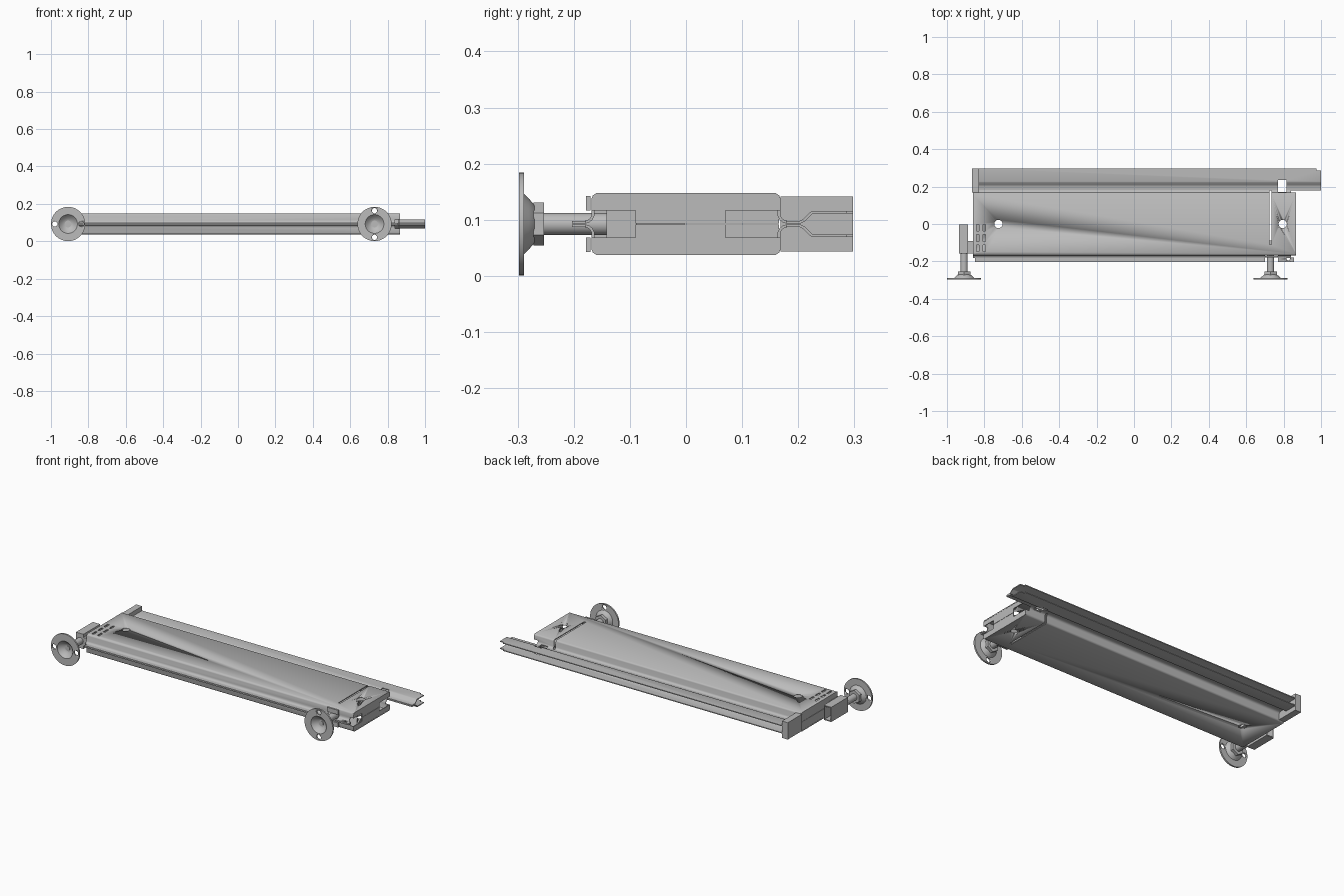
import bpy, bmesh, math
from mathutils import Matrix

if bpy.data.objects.get("Cube"):
    bpy.data.objects.remove(bpy.data.objects["Cube"], do_unlink=True)

MID = 0.0925   # height of the seam between the two shells
T = 0.005      # sheet thickness


def material(name, rgb):
    m = bpy.data.materials.new(name)
    m.use_nodes = True
    m.diffuse_color = (*rgb, 1)
    m.node_tree.nodes["Principled BSDF"].inputs["Base Color"].default_value = (*rgb, 1)
    return m


GREY = material("plain grey metal", (0.5, 0.5, 0.5))


def activate(ob):
    bpy.ops.object.select_all(action='DESELECT')
    ob.select_set(True)
    bpy.context.view_layer.objects.active = ob


def finish(name, bm, smooth=False):
    bmesh.ops.recalc_face_normals(bm, faces=bm.faces[:])
    me = bpy.data.meshes.new(name)
    bm.to_mesh(me)
    bm.free()
    ob = bpy.data.objects.new(name, me)
    bpy.context.collection.objects.link(ob)
    me.materials.append(GREY)
    if smooth:
        activate(ob)
        bpy.ops.object.shade_smooth_by_angle(angle=math.radians(35))
    return ob


def box(name, x, y, z):
    """Box from (min, max) pairs."""
    bm = bmesh.new()
    size = [b - a for a, b in (x, y, z)]
    centre = [(a + b) / 2 for a, b in (x, y, z)]
    bmesh.ops.create_cube(bm, size=1, matrix=Matrix.Translation(centre) @ Matrix.Diagonal((*size, 1)))
    return finish(name, bm)


def cylinder(name, centre, r, length, axis='Y', sides=32):
    bm = bmesh.new()
    rot = Matrix.Rotation(math.pi / 2, 4, 'X') if axis == 'Y' else Matrix()
    bmesh.ops.create_cone(bm, cap_ends=True, segments=sides, radius1=r, radius2=r, depth=length,
                          matrix=Matrix.Translation(centre) @ rot)
    return finish(name, bm, sides > 8)


def cut(ob, cutters):
    for c in cutters:
        mod = ob.modifiers.new("cut", 'BOOLEAN')
        mod.operation, mod.solver, mod.object = 'DIFFERENCE', 'EXACT', c
        activate(ob)
        bpy.ops.object.modifier_apply(modifier=mod.name)


def drop(cutters):
    for c in cutters:
        bpy.data.objects.remove(c, do_unlink=True)


def sheet(name, line, x0, x1, side):
    """Bent sheet: an open y-z line given thickness and drawn out along x."""
    normals = []
    for i in range(len(line)):
        a, b = line[max(i - 1, 0)], line[min(i + 1, len(line) - 1)]
        d = math.hypot(b[0] - a[0], b[1] - a[1])
        normals.append(((b[1] - a[1]) / d, -(b[0] - a[0]) / d))
    inner = [(p[0] + n[0] * T, p[1] + n[1] * T) for p, n in zip(line, normals)]
    bm = bmesh.new()
    rows = [[bm.verts.new((x, y, MID + side * z)) for y, z in line + inner[::-1]] for x in (x0, x1)]
    n = len(rows[0])
    for i in range(n):
        j = (i + 1) % n
        bm.faces.new((rows[0][i], rows[0][j], rows[1][j], rows[1][i]))
    # end caps as a row of quads
    for r in rows:
        for i in range(n // 2 - 1):
            bm.faces.new((r[i], r[i + 1], r[n - 2 - i], r[n - 1 - i]))
    return finish(name, bm, True)


# Section lines, running from front to back, heights measured from the seam
SHELL = [(-.182, .0055), (-.176, .0065), (-.171, .010), (-.168, .016), (-.168, .046),
         (-.166, .051), (-.160, .055), (.160, .055), (.166, .051), (.168, .046),
         (.168, .016), (.171, .010), (.176, .0065), (.182, .0055)]
RAIL = [(.178, .0055), (.203, .0055), (.209, .009), (.221, .021), (.227, .0235), (.298, .0235)]
FLANGE = [(-.203, .0055), (-.178, .0055)]

# Cutters shared by both shells
holes = [cylinder("hole_cutter", (x, 0, MID), .022, .3, 'Z') for x in (-.725, .795)]
holes.append(box("slot_cutter", (.724, .736), (-.11, .19), (0, .2)))
holes.append(box("foot_opening_cutter", (.70, .77), (-.22, -.15), (MID - .024, MID + .024)))
end_cuts = [box("end_cutter", (.84, .89), y, (MID - .024, MID + .024))
            for y in ((-.2, -.09), (.07, .2))]
small_slots = [box("small_slot_cutter", (x - .006, x + .006), (y - .018, y + .018), (.13, .17))
               for x in (-.80, -.835) for y in (-.13, -.075, -.02)]
rail_cuts = [box("rail_notch_cutter", (.77, .815), (.172, .235), (0, .2)),
             box("rail_corner_cutter", (.975, 1.01), (.287, .31), (0, .2))]
bolt_hole = [cylinder("bolt_hole_cutter", (.825, -.186, MID), .009, .1, 'Z', 16)]

# Upper and lower halves of body, rail and front flange
for label, side in (("upper", 1), ("lower", -1)):
    shell = sheet(label + "_shell", SHELL, -.862, .865, side)
    cut(shell, holes + end_cuts + rail_cuts[:1] + (small_slots if side > 0 else []))
    rail = sheet(label + "_rail", RAIL, -.83, 1.0, side)
    cut(rail, rail_cuts)
    sheet(label + "_front_flange", FLANGE, -.85, .70, side)
    tab = sheet(label + "_front_tab", FLANGE, .77, .855, side)
    cut(tab, bolt_hole)
    lo, hi = sorted((MID + side * .0008, MID + side * .052))
    box(label + "_right_end_wall", (-.861, -.856), (-.166, .166), (lo, hi))
    wall = box(label + "_left_end_wall", (.859, .864), (-.166, .166), (lo, hi))
    cut(wall, end_cuts)
    # Mounting lip beside the foot opening
    lo, hi = sorted((MID + side * .008, MID + side * .050))
    lip = box(label + "_mounting_lip", (.70, .77), (-.178, -.170), (lo, hi))
    cut(lip, holes[-1:])
drop(holes + end_cuts + small_slots + rail_cuts + bolt_hole)

# Rail end stop
box("rail_end_stop", (-.866, -.828), (.168, .298), (MID - .049, MID + .049))

# Side bracket: square tube open at the back, with a joining block
bracket = box("side_bracket", (-.936, -.888), (-.158, -.003), (MID - .043, MID + .043))
bore = [box("bracket_bore_cutter", (-.930, -.894), (-.150, .02), (MID - .037, MID + .037))]
cut(bracket, bore)
drop(bore)
box("bracket_joint", (-.889, -.860), (-.158, -.090), (MID - .024, MID + .024))

# Holder for the foot rod inside the body
box("rod_holder", (.705, .757), (-.142, -.088), (MID - .024, MID + .024))

# Adjustable feet: dished pad, screw, nut and rod
PAD = [(0, -.270), (.018, -.272), (.030, -.278), (.041, -.288), (.050, -.298), (.0915, -.298),
       (.0915, -.289), (.054, -.289), (.045, -.280), (.034, -.270), (.020, -.264), (0, -.263)]


def foot(label, x, rod_end, hole_dirs):
    bm = bmesh.new()
    verts = [bm.verts.new((r, y, 0)) for r, y in PAD]
    edges = [bm.edges.new(pair) for pair in zip(verts, verts[1:])]
    bmesh.ops.spin(bm, geom=verts + edges, cent=(0, 0, 0), axis=(0, 1, 0),
                   angle=math.tau, steps=48, use_merge=False)
    bmesh.ops.remove_doubles(bm, verts=bm.verts[:], dist=.0001)
    bmesh.ops.translate(bm, verts=bm.verts[:], vec=(x, 0, MID))
    pad = finish(label + "_foot_pad", bm, True)
    drills = [cylinder("pad_hole_cutter", (x + dx * .071, -.29, MID + dz * .071), .014, .06, 'Y', 24)
              for dx, dz in hole_dirs]
    cut(pad, drills)
    drop(drills)
    cylinder(label + "_foot_screw", (x, -.272, MID), .014, .008)
    nut = cylinder(label + "_foot_nut", (0, 0, 0), .0385, .019, 'Y', 6)
    # Turn the nut so that a corner points up
    top = max(nut.data.vertices, key=lambda v: v.co.z).co
    nut.rotation_euler.y = -math.atan2(top.x, top.z)
    nut.location = (x, -.2625, MID)
    cylinder(label + "_foot_rod", (x, (-.258 + rod_end) / 2, MID), .0195, rod_end + .258)


foot("right", -.9085, -.152, ((-1, 0), (1, 0)))
foot("left", .73, -.138, ((0, 1), (0, -1)))
